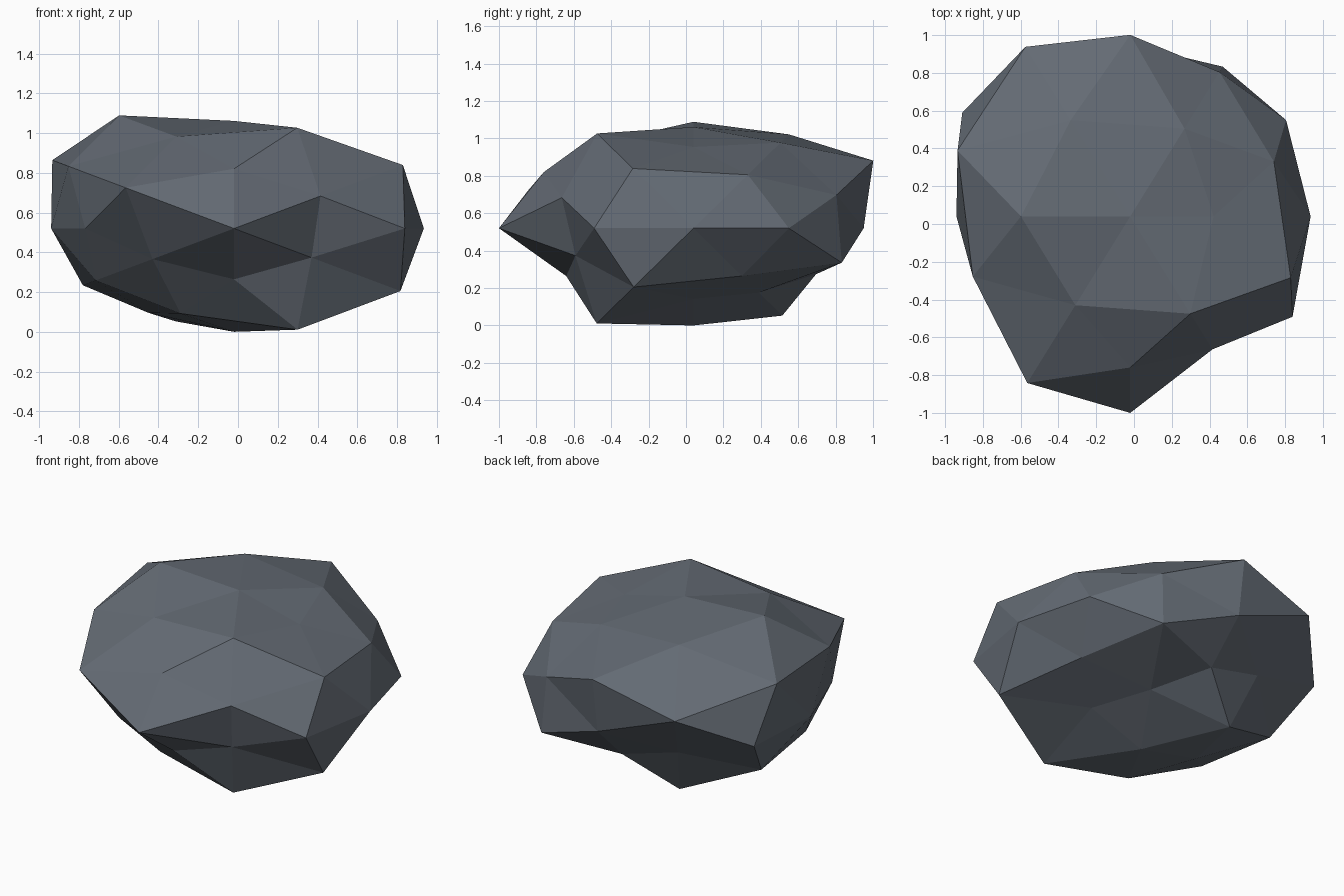
import bpy
import bmesh
from itertools import product
from mathutils import Vector

default_cube = bpy.data.objects.get("Cube")
if default_cube:
    bpy.data.objects.remove(default_cube, do_unlink=True)

CENTRE = Vector((-0.02, 0.04, 0.52))
SQUASH = 0.608
GOLDEN = (1 + 5 ** 0.5) / 2


def signed(base):
    """All sign variations of a direction, positive signs first."""
    choices = [(c, -c) if c else (0,) for c in base]
    return [Vector(v).normalized() for v in product(*choices)]


# Geodesic sphere directions, each family with its distances from the centre
families = [
    # sphere corners
    ((1, 0, GOLDEN), (.84, .73, 1.10, .82)),
    ((0, GOLDEN, 1), (1.13, .77, .94, .80)),
    ((GOLDEN, 1, 0), (.97, 1.01, 1.045, .88)),
    # edge middles on the axes
    ((1, 0, 0), (.955, .92)),
    ((0, 1, 0), (.91, 1.04)),
    ((0, 0, 1), (.89, .855)),
    # remaining edge middles
    ((1, GOLDEN, GOLDEN ** 2), (.93, .70, 1.03, 1.035, 1.02, .95, .94, .87)),
    ((GOLDEN ** 2, 1, GOLDEN), (.94, .84, 1.05, 1.035, 1.13, .94, 1.03, .86)),
    ((GOLDEN, GOLDEN ** 2, 1), (.945, .98, .87, .78, 1.11, .77, 1.09, .82)),
]

# Wrap the even sphere in triangles, then push each corner in or out
bm = bmesh.new()
distance = {}
for base, radii in families:
    for direction, radius in zip(signed(base), radii):
        distance[bm.verts.new(direction)] = radius
bmesh.ops.convex_hull(bm, input=list(bm.verts))
for vert, radius in distance.items():
    offset = vert.co * radius
    offset.z *= SQUASH
    vert.co = CENTRE + offset
bmesh.ops.recalc_face_normals(bm, faces=list(bm.faces))
for face in bm.faces:
    face.smooth = False

mesh = bpy.data.meshes.new("rock")
bm.to_mesh(mesh)
bm.free()
rock = bpy.data.objects.new("rock", mesh)
bpy.context.collection.objects.link(rock)

# Slate grey stone
stone = bpy.data.materials.new("slate_grey")
stone.use_nodes = True
colour = (0.127, 0.147, 0.175, 1)
stone.diffuse_color = colour
shader = stone.node_tree.nodes["Principled BSDF"]
shader.inputs["Base Color"].default_value = colour
shader.inputs["Roughness"].default_value = 0.9
mesh.materials.append(stone)
